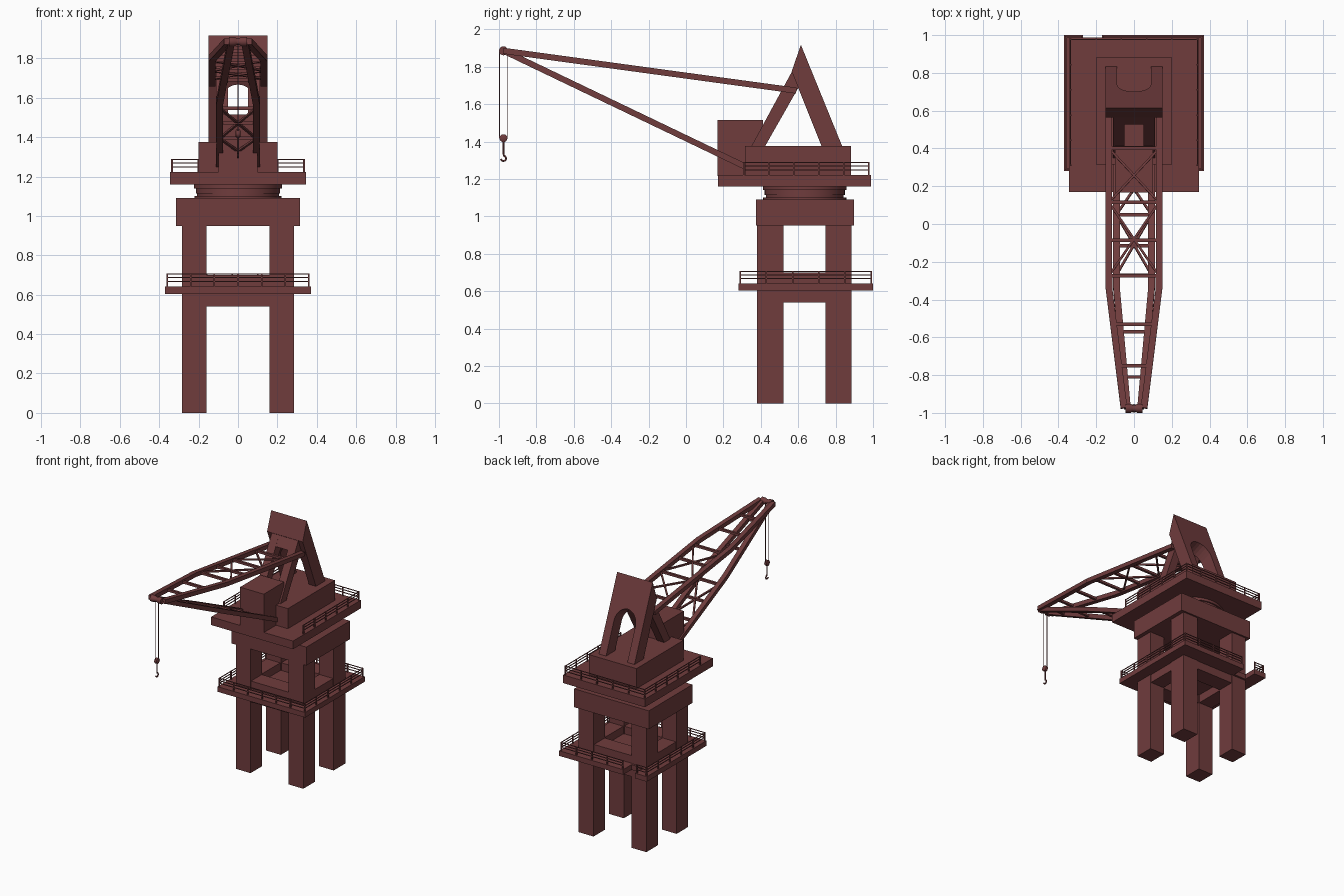
import bpy, bmesh, math
from mathutils import Vector, Matrix

if "Cube" in bpy.data.objects:
    bpy.data.objects.remove(bpy.data.objects["Cube"])

mat = bpy.data.materials.new("dark_red_paint")
mat.diffuse_color = (0.16, 0.045, 0.046, 1)
mat.use_nodes = True
mat.node_tree.nodes["Principled BSDF"].inputs["Base Color"].default_value = mat.diffuse_color
CY = 0.635  # tower axis


def finish(bm, name):
    bmesh.ops.recalc_face_normals(bm, faces=bm.faces)
    me = bpy.data.meshes.new(name)
    bm.to_mesh(me)
    bm.free()
    me.materials.append(mat)
    ob = bpy.data.objects.new(name, me)
    bpy.context.collection.objects.link(ob)
    return ob


def add_box(bm, x0, x1, y0, y1, z0, z1):
    m = Matrix.Translation(((x0 + x1) / 2, (y0 + y1) / 2, (z0 + z1) / 2))
    bmesh.ops.create_cube(bm, size=1, matrix=m @ Matrix.Diagonal((x1 - x0, y1 - y0, z1 - z0, 1)))


def boxes(name, *dims):
    bm = bmesh.new()
    for d in dims:
        add_box(bm, *d)
    return finish(bm, name)


def add_bar(bm, a, b, w, h):
    """Rectangular bar from a to b; w is measured along x for lengthwise bars."""
    a, b = Vector(a), Vector(b)
    z = (b - a).normalized()
    ref = Vector((0, 1, 0)) if abs(z.x) > 0.9 else Vector((1, 0, 0))
    x = (ref - z * ref.dot(z)).normalized()
    rot = Matrix((x, z.cross(x), z)).transposed().to_4x4()
    m = Matrix.Translation((a + b) / 2) @ rot @ Matrix.Diagonal((w, h, (b - a).length, 1))
    bmesh.ops.create_cube(bm, size=1, matrix=m)


def loft(name, front, back):
    """Closed solid between two matching outlines."""
    bm = bmesh.new()
    f = [bm.verts.new(p) for p in front]
    b = [bm.verts.new(p) for p in back]
    bm.faces.new(f)
    bm.faces.new(b[::-1])
    for i in range(len(f)):
        j = (i + 1) % len(f)
        bm.faces.new((f[i], b[i], b[j], f[j]))
    return finish(bm, name)


def lathe(name, profile, matrix, n=48):
    bm = bmesh.new()
    rings = [[bm.verts.new(matrix @ Vector((r * math.cos(k * math.tau / n), r * math.sin(k * math.tau / n), z)))
              for k in range(n)] for r, z in profile]
    for p, q in zip(rings, rings[1:]):
        for k in range(n):
            bm.faces.new((p[k], p[(k + 1) % n], q[(k + 1) % n], q[k]))
    bm.faces.new(rings[0])
    bm.faces.new(rings[-1])
    ob = finish(bm, name)
    bpy.context.view_layer.objects.active = ob
    ob.select_set(True)
    bpy.ops.object.shade_smooth_by_angle(angle=math.radians(35))
    ob.select_set(False)
    return ob


def railing(name, paths, z, height, step=0.13):
    bm = bmesh.new()
    for path in paths:
        for (x0, y0), (x1, y1) in zip(path, path[1:]):
            n = max(1, round(math.hypot(x1 - x0, y1 - y0) / step))
            for k in range(n + 1):
                x, y = x0 + (x1 - x0) * k / n, y0 + (y1 - y0) * k / n
                add_bar(bm, (x, y, z - 0.005), (x, y, z + height), 0.008, 0.008)
            for t in (0.38, 0.68, 0.96):
                add_bar(bm, (x0, y0, z + height * t), (x1, y1, z + height * t), 0.005, 0.005)
    return finish(bm, name)


# Four tower legs, tie beams and cap block
boxes("tower_legs", *[(x, x + 0.125, y, y + 0.14, 0, 0.96)
                      for x in (-0.285, 0.16) for y in (0.38, 0.745)])
boxes("tie_beams",
      (-0.165, 0.165, 0.385, 0.515, 0.54, 0.70), (-0.165, 0.165, 0.75, 0.88, 0.54, 0.70),
      (-0.28, -0.165, 0.51, 0.755, 0.54, 0.70), (0.165, 0.28, 0.51, 0.755, 0.54, 0.70))
boxes("tower_cap", (-0.315, 0.315, 0.373, 0.898, 0.95, 1.09))

# Lower walkway with a ladder notch in its back edge
deck = [(-0.37, 0.28), (0.37, 0.28), (0.37, 1.0), (-0.17, 1.0),
        (-0.17, 0.9), (-0.27, 0.9), (-0.27, 1.0), (-0.37, 1.0)]
loft("lower_walkway", [(x, y, 0.603) for x, y in deck], [(x, y, 0.642) for x, y in deck])
railing("lower_railing", [[(-0.28, 0.99), (-0.36, 0.99), (-0.36, 0.29), (0.36, 0.29),
                           (0.36, 0.99), (-0.16, 0.99)]], 0.642, 0.065)

# Slewing ring
lathe("slewing_ring", [(0.222, 1.085), (0.222, 1.10), (0.208, 1.10), (0.208, 1.115), (0.214, 1.115),
                       (0.214, 1.14), (0.224, 1.14), (0.224, 1.165)], Matrix.Translation((0, CY, 0)))

# Rotating platform, machinery house and winch house
boxes("upper_platform", (-0.345, 0.345, 0.17, 0.988, 1.16, 1.222))
railing("upper_railing", [[(-0.335, 0.31), (-0.335, 0.977), (0.335, 0.977), (0.335, 0.31)]], 1.222, 0.068)
boxes("machinery_house", (-0.2, 0.2, 0.315, 0.882, 1.215, 1.375))
boxes("winch_house", (-0.1, 0.1, 0.168, 0.412, 1.215, 1.515))

# Sloping rear frame with arched opening: (x, z on back face, z on front face)
DROP = 0.038
outline = [(-0.09, 1.37, 1.37), (-0.15, 1.37, 1.37), (-0.15, 1.917, 1.775),
           (0.15, 1.917, 1.775), (0.15, 1.37, 1.37), (0.09, 1.37, 1.37)]
for k in range(13):
    a = math.pi * k / 12
    z = 1.61 + 0.095 * math.sin(a)
    outline.append((0.09 * math.cos(a), z, z - DROP))
loft("rear_frame", [(x, 0.725 - (zf - 1.375) * 0.4, zf) for x, zb, zf in outline],
     [(x, 0.835 - (zb - 1.375) * 0.407, zb) for x, zb, zf in outline])

# Front frame struts with a head beam
strut = [(0.347, 1.37), (0.42, 1.37), (0.605, 1.695), (0.567, 1.775)]
for side, s in (("left", -1), ("right", 1)):
    loft("front_strut_" + side, [(s * 0.05, y, z) for y, z in strut], [(s * 0.112, y, z) for y, z in strut])
head = [(0.527, 1.70), (0.605, 1.695), (0.567, 1.775)]
loft("front_head_beam", [(-0.06, y, z) for y, z in head], [(0.06, y, z) for y, z in head])


# Trussed booms: straight near the tower, tapering towards the tip
def boom(name, y_root, z_root, half, tip_half, rungs, crosses):
    tip_y, tip_z, bend = -0.975, 1.885, -0.34

    def at(y, s):
        z = tip_z + (z_root - tip_z) * (y - tip_y) / (y_root - tip_y)
        w = half if y > bend else tip_half + (half - tip_half) * (y - tip_y) / (bend - tip_y)
        return (s * w, y, z)

    bm = bmesh.new()
    for s in (-1, 1):
        add_bar(bm, at(y_root, s), at(bend - 0.003, s), 0.035, 0.032)
        add_bar(bm, at(bend + 0.003, s), at(tip_y, s), 0.035, 0.032)
    for y in rungs:
        add_bar(bm, at(y, -1), at(y, 1), 0.018, 0.018)
    for y0, y1 in crosses:
        for s in (-1, 1):
            add_bar(bm, at(y0, s), at(y1, -s), 0.012, 0.012)
    return finish(bm, name)


boom("upper_boom", 0.59, 1.672, 0.133, 0.053, (0.40, 0.115, -0.085, -0.275, -0.53, -0.75),
     ((0.40, 0.115), (0.115, -0.275)))
boom("lower_boom", 0.325, 1.262, 0.093, 0.035, (0.05, -0.115, -0.27, -0.57, -0.81),
     ((0.32, 0.05), (0.05, -0.27)))

# Tip sheave, hoist ropes, hook block
across = Matrix.Rotation(math.pi / 2, 4, 'Y')
lathe("tip_sheave", [(0.024, -0.045), (0.024, -0.018), (0.018, -0.008), (0.018, 0.008),
                     (0.024, 0.018), (0.024, 0.045)], Matrix.Translation((0, -0.976, 1.885)) @ across, 24)
bm = bmesh.new()
for y in (-0.997, -0.956):
    add_bar(bm, (0, y, 1.885), (0, y, 1.42), 0.004, 0.004)
finish(bm, "hoist_ropes")
lathe("hook_block", [(0.014, -0.013), (0.021, -0.009), (0.021, 0.009), (0.014, 0.013)],
      Matrix.Translation((0, -0.976, 1.418)) @ across, 20)

# Hook
cu = bpy.data.curves.new("hook", 'CURVE')
cu.dimensions = '3D'
cu.bevel_depth = 0.005
cu.bevel_resolution = 2
cu.use_fill_caps = True
pts = [(-0.976, 1.41), (-0.976, 1.335)]
pts += [(-0.976 + 0.014 * math.cos(a), 1.310 + 0.014 * math.sin(a))
        for a in [math.radians(80 - 27 * k) for k in range(10)]]
sp = cu.splines.new('POLY')
sp.points.add(len(pts) - 1)
for p, (y, z) in zip(sp.points, pts):
    p.co = (0, y, z, 1)
cu.materials.append(mat)
bpy.context.collection.objects.link(bpy.data.objects.new("hook", cu))
